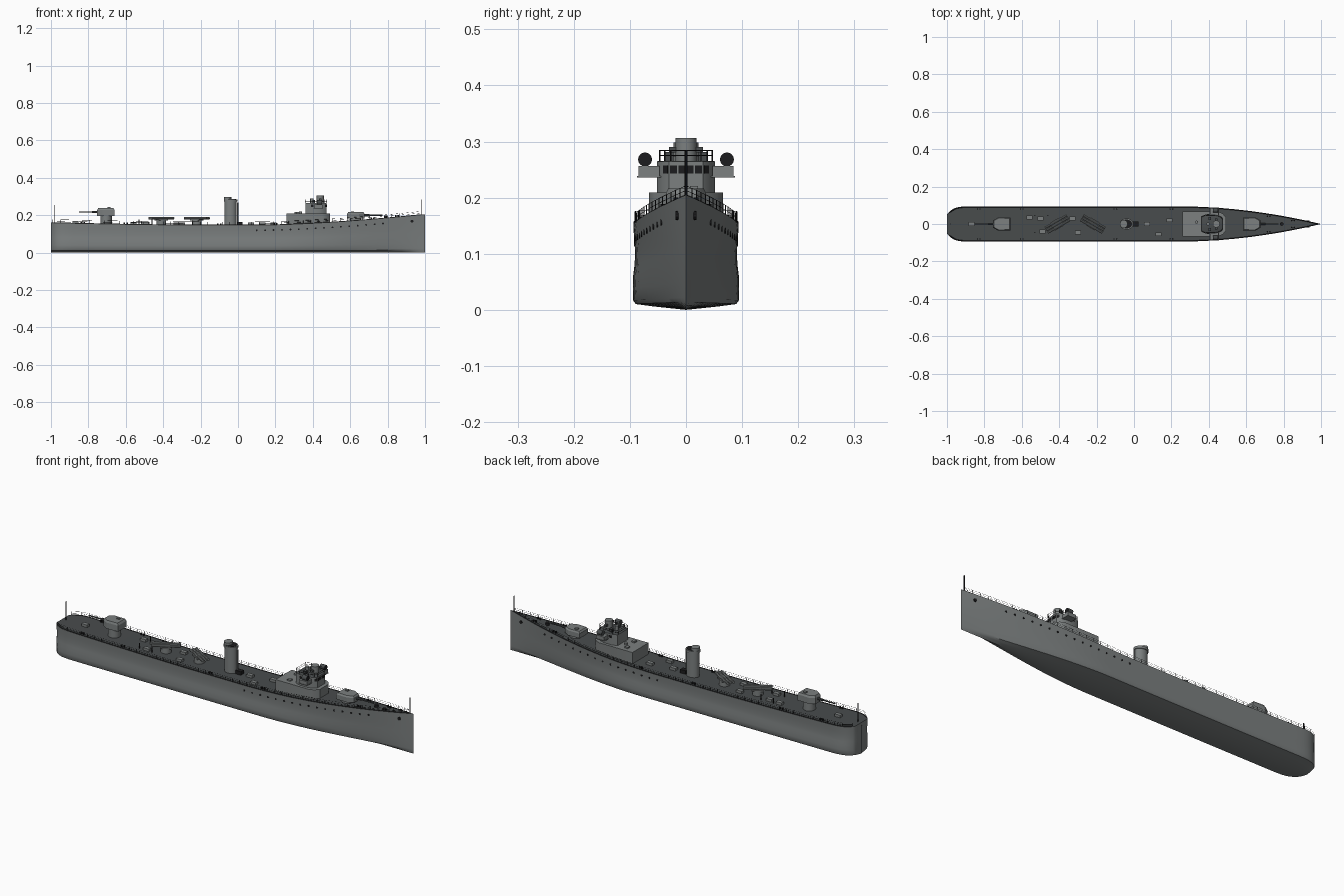
import bpy, bmesh, math
from mathutils import Vector, Matrix

cube = bpy.data.objects.get("Cube")
if cube:
    bpy.data.objects.remove(cube, do_unlink=True)


def material(name, r, g, b):
    m = bpy.data.materials.new(name)
    m.use_nodes = True
    m.diffuse_color = (r, g, b, 1)
    m.node_tree.nodes["Principled BSDF"].inputs["Base Color"].default_value = (r, g, b, 1)
    return m


GREY = material("hull grey", 0.2, 0.215, 0.215)
DECK = material("deck dark grey", 0.065, 0.072, 0.074)
BLACK = material("fittings black", 0.012, 0.012, 0.013)


def finish(name, bm, *mats, smooth=35):
    bmesh.ops.recalc_face_normals(bm, faces=bm.faces)
    me = bpy.data.meshes.new(name)
    bm.to_mesh(me)
    bm.free()
    for m in mats:
        me.materials.append(m)
    for p in me.polygons:
        p.use_smooth = True
    me.set_sharp_from_angle(angle=math.radians(smooth))
    ob = bpy.data.objects.new(name, me)
    bpy.context.collection.objects.link(ob)
    return ob


def beam(bm, a, b, r, sides=6, r2=None):
    a, b = Vector(a), Vector(b)
    d = b - a
    mat = Matrix.Translation((a + b) / 2) @ d.to_track_quat('Z', 'Y').to_matrix().to_4x4()
    bmesh.ops.create_cone(bm, cap_ends=True, segments=sides, radius1=r,
                          radius2=r if r2 is None else r2, depth=d.length, matrix=mat)


def block(bm, x, y, z, sx, sy, sz, turn=0):
    mat = Matrix.Translation((x, y, z)) @ Matrix.Rotation(turn, 4, 'Z') @ Matrix.Diagonal((sx, sy, sz, 1))
    bmesh.ops.create_cube(bm, size=1, matrix=mat)


def prism(bm, pts, z0, z1, top=1.0):
    # extrude a plan outline upwards, scaling the top about its centre
    cx = sum(p[0] for p in pts) / len(pts)
    lo = [bm.verts.new((x, y, z0)) for x, y in pts]
    hi = [bm.verts.new((cx + (x - cx) * top, y * top, z1)) for x, y in pts]
    bm.faces.new(lo)
    bm.faces.new(hi)
    for i in range(len(pts)):
        j = (i + 1) % len(pts)
        bm.faces.new((lo[i], lo[j], hi[j], hi[i]))


def mirrored(pts):
    return pts + [(x, -y) for x, y in reversed(pts)]


# Hull lines
def deck_z(x):
    return 0.147 + 0.058 * max(0, (x - 0.1) / 0.9) ** 1.6 + 0.013 * max(0, (-x - 0.2) / 0.8) ** 1.5


def half_beam(x):
    if x > 0.25:
        return 0.094 * (1 - ((x - 0.25) / 0.75) ** 1.9)
    s = max(0, (-0.85 - x) / 0.15)
    return 0.094 * math.sqrt(1 - 0.72 * s ** 4)


SECTION = [(0, 0), (0.6, 0.04), (0.95, 0.07), (1, 0.11), (1.005, 0.25), (1, 0.4),
           (0.975, 0.52), (0.965, 0.65), (0.975, 0.82), (1, 1)]


def hull_point(x, f, h):
    fine = max(0, (x - 0.2) / 0.8) ** 1.5 * 0.55 * (1 - h) ** 1.3
    return half_beam(x) * f * (1 - fine), deck_z(x) * h


def side_at(x, z):
    h = z / deck_z(x)
    for (f0, h0), (f1, h1) in zip(SECTION, SECTION[1:]):
        if h0 <= h <= h1:
            return hull_point(x, f0 + (f1 - f0) * (h - h0) / (h1 - h0), h)[0]
    return half_beam(x)


# Hull lofted through stations, with the deck as its own faces
bm = bmesh.new()
stations = [-1 + 0.15 * (i / 8) ** 1.5 for i in range(8)] + [-0.85 + 1.85 * i / 44 for i in range(45)]
rings = []
for x in stations:
    half = [hull_point(x, f, h) for f, h in SECTION]
    ring = [(y, z) for y, z in half] + [(-y, z) for y, z in reversed(half[1:])]
    rings.append([bm.verts.new((x, y, z)) for y, z in ring])
for a, b in zip(rings, rings[1:]):
    for i in range(len(a)):
        j = (i + 1) % len(a)
        face = bm.faces.new((a[i], a[j], b[j], b[i]))
        face.material_index = 1 if i == len(SECTION) - 1 else 0
bm.faces.new(rings[0])
bmesh.ops.remove_doubles(bm, verts=bm.verts, dist=0.00001)
finish("hull", bm, GREY, DECK, smooth=40)

# Portholes, hawse holes and stern strip
bm = bmesh.new()
for s in (-1, 1):
    for i in range(16):
        x = 0.1 + i * 0.045
        z = deck_z(x) - 0.028
        y = side_at(x, z) * s
        beam(bm, (x, y - 0.002 * s, z), (x, y + 0.0015 * s, z), 0.005, 10)
    y = side_at(0.93, 0.168) * s
    beam(bm, (0.93, y - 0.003 * s, 0.168), (0.93, y + 0.004 * s, 0.168), 0.008, 10)
finish("portholes", bm, BLACK)
bm = bmesh.new()
block(bm, -0.999, 0, 0.075, 0.004, 0.006, 0.14)
finish("stern_strip", bm, DECK)

# Guard rails: posts with two wires on each side, and flagstaffs
bm = bmesh.new()
xs = [-0.99 + 1.97 * i / 50 for i in range(51)]
for s in (-1, 1):
    line = [Vector((x, s * max(0.001, half_beam(x) - 0.003), deck_z(x))) for x in xs]
    for p in line:
        beam(bm, p, p + Vector((0, 0, 0.018)), 0.0009, 4)
    for up in (0.009, 0.0175):
        for p, q in zip(line, line[1:]):
            beam(bm, p + Vector((0, 0, up)), q + Vector((0, 0, up)), 0.0005, 4)
    for p, q in zip(line, line[1:]):
        beam(bm, p, q, 0.0022, 4)
finish("guard_rails", bm, BLACK)
bm = bmesh.new()
beam(bm, (-0.98, 0, 0.155), (-0.98, 0, 0.255), 0.0025)
beam(bm, (0.98, 0, 0.2), (0.98, 0, 0.283), 0.0025)
finish("flagstaffs", bm, BLACK)


# Gun turrets
def turret(name, x, base, z0, z1, way):
    bm = bmesh.new()
    beam(bm, (x, 0, base), (x, 0, z0), 0.03, 20)
    plan = mirrored([(x - 0.045 * way, 0.034), (x + 0.02 * way, 0.036), (x + 0.048 * way, 0.02)])
    prism(bm, plan, z0, z0 + (z1 - z0) * 0.75)
    prism(bm, plan, z0 + (z1 - z0) * 0.75, z1, 0.88)
    block(bm, x - 0.015 * way, 0.014, z1 + 0.002, 0.016, 0.014, 0.006)
    finish(name, bm, GREY, smooth=30)
    bm = bmesh.new()
    z = (z0 + z1) / 2
    beam(bm, (x + 0.04 * way, 0, z), (x + 0.075 * way, 0, z), 0.006, 10)
    beam(bm, (x + 0.07 * way, 0, z), (x + 0.145 * way, 0, z), 0.0035, 10)
    finish(name + "_barrel", bm, DECK)


turret("aft_turret", -0.705, 0.15, 0.197, 0.238, -1)
turret("fore_turret", 0.628, 0.16, 0.183, 0.216, 1)


# Triple torpedo tubes on turntables
def tubes(name, x, turn):
    bm = bmesh.new()
    beam(bm, (x, 0, 0.147), (x, 0, 0.174), 0.026, 16)
    block(bm, x, 0, 0.176, 0.055, 0.05, 0.006, turn)
    d = Vector((math.cos(turn), math.sin(turn), 0))
    n = Vector((-d.y, d.x, 0))
    for k in (-1, 0, 1):
        c = Vector((x, 0, 0.184)) + n * k * 0.015
        beam(bm, c - d * 0.068, c + d * 0.068, 0.0065, 10)
        beam(bm, c - d * 0.02, c + d * 0.02, 0.0075, 10)
    finish(name, bm, GREY)


tubes("aft_torpedo_tubes", -0.41, math.radians(30))
tubes("forward_torpedo_tubes", -0.22, math.radians(-30))


# Funnel with collar and raised rear cowl
def oval(cx, rx, ry, n=28):
    return [(cx + rx * math.cos(math.tau * i / n), ry * math.sin(math.tau * i / n)) for i in range(n)]


bm = bmesh.new()
prism(bm, oval(-0.04, 0.032, 0.026), 0.145, 0.275)
prism(bm, oval(-0.04, 0.036, 0.03), 0.272, 0.284)
prism(bm, oval(-0.055, 0.02, 0.022), 0.284, 0.298)
beam(bm, (-0.002, 0, 0.147), (-0.002, 0, 0.268), 0.004, 8)
finish("funnel", bm, GREY)
bm = bmesh.new()
prism(bm, oval(-0.04, 0.03, 0.024), 0.283, 0.2855)
finish("funnel_opening", bm, BLACK)

# Deckhouse and bridge
bm = bmesh.new()
prism(bm, mirrored([(0.26, 0.066), (0.45, 0.066), (0.475, 0.056), (0.492, 0.035)]), 0.145, 0.209)
for x, y in ((0.31, 0.035), (0.32, -0.035)):
    block(bm, x, y, 0.212, 0.018, 0.018, 0.008)
beam(bm, (0.335, 0.01, 0.205), (0.335, 0.01, 0.22), 0.008, 12)
finish("deckhouse", bm, GREY, smooth=30)
bridge = mirrored([(0.36, 0.042), (0.385, 0.052), (0.435, 0.052), (0.462, 0.042), (0.474, 0.03)])
bm = bmesh.new()
prism(bm, bridge, 0.209, 0.264)
for s in (-1, 1):
    block(bm, 0.43, 0.066 * s, 0.246, 0.045, 0.038, 0.02)
    block(bm, 0.43, 0.066 * s, 0.237, 0.05, 0.042, 0.003)
finish("bridge", bm, GREY, smooth=30)
bm = bmesh.new()
prism(bm, bridge, 0.264, 0.2655, 0.95)
finish("bridge_roof", bm, DECK)

# Bridge windows
bm = bmesh.new()
for i in range(4):
    block(bm, 0.474, -0.0225 + i * 0.015, 0.25, 0.003, 0.0125, 0.014)
for s in (-1, 1):
    block(bm, 0.468, 0.036 * s, 0.25, 0.003, 0.011, 0.014, math.radians(45 * s))
    for x in (0.395, 0.41):
        block(bm, x, 0.052 * s, 0.25, 0.011, 0.003, 0.012)
finish("bridge_windows", bm, BLACK)

# Director on the bridge roof
bm = bmesh.new()
beam(bm, (0.44, 0, 0.264), (0.44, 0, 0.306), 0.019, 20)
beam(bm, (0.395, 0, 0.264), (0.395, 0, 0.288), 0.009, 12)
finish("director", bm, GREY)
bm = bmesh.new()
block(bm, 0.44, 0, 0.285, 0.014, 0.06, 0.01)
block(bm, 0.405, 0.03, 0.273, 0.016, 0.016, 0.016)
block(bm, 0.405, -0.03, 0.273, 0.016, 0.016, 0.016)
finish("rangefinder", bm, DECK)

# Searchlights on the bridge wings
bm = bmesh.new()
for s in (-1, 1):
    beam(bm, (0.435, 0.073 * s, 0.255), (0.435, 0.073 * s, 0.265), 0.005, 8)
    beam(bm, (0.422, 0.073 * s, 0.268), (0.45, 0.073 * s, 0.268), 0.0125, 16)
for f in bm.faces:
    f.material_index = 1 if f.normal.x > 0.9 else 0
finish("searchlights", bm, DECK, BLACK)

# Bridge roof railing
bm = bmesh.new()
edge = [Vector((x, y * 0.9, 0.264)) for x, y in bridge]
for p, q in zip(edge, edge[1:] + edge[:1]):
    beam(bm, p, p + Vector((0, 0, 0.021)), 0.0012, 5)
    for up in (0.011, 0.02):
        lift = Vector((0, 0, up))
        beam(bm, p + lift, q + lift, 0.0008, 4)
finish("bridge_railing", bm, BLACK)

# Deck fittings: hatches, bollards, vents and davits
bm = bmesh.new()
for x, y in ((-0.87, 0.0), (-0.56, 0.035), (-0.5, 0.03), (-0.49, -0.04), (-0.33, 0.03),
             (-0.3, -0.045), (0.07, 0.0), (0.13, -0.055), (0.19, 0.02)):
    block(bm, x, y, deck_z(x) + 0.006, 0.032, 0.02, 0.014)
finish("deck_hatches", bm, GREY)
bm = bmesh.new()
for s in (-1, 1):
    for x in (-0.83, -0.6, -0.1, 0.2, 0.72, 0.85):
        for dx in (-0.007, 0.007):
            y = s * (half_beam(x) - 0.014)
            beam(bm, (x + dx, y, deck_z(x)), (x + dx, y, deck_z(x) + 0.01), 0.004, 8)
    for x in (-0.53, -0.46):
        beam(bm, (x, 0.045 * s, 0.147), (x, 0.045 * s, 0.178), 0.0025)
block(bm, 0.01, 0, 0.155, 0.03, 0.025, 0.02)
beam(bm, (0.79, 0, 0.18), (0.79, 0, 0.198), 0.01, 12)
finish("bollards_and_davits", bm, BLACK)
